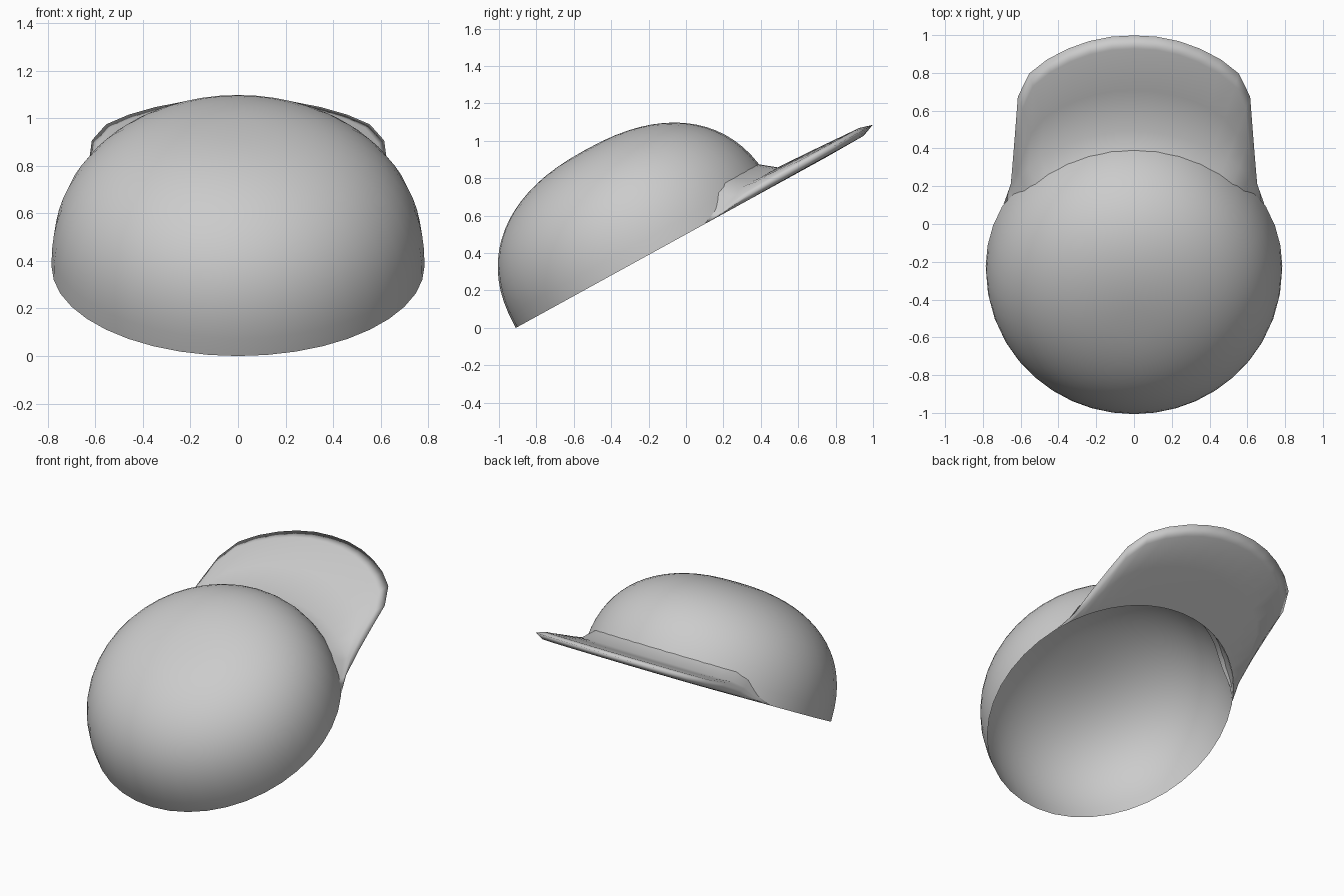
import bpy, bmesh, math
from mathutils import Matrix

if "Cube" in bpy.data.objects:
    bpy.data.objects.remove(bpy.data.objects["Cube"])

R, H = 0.785, 0.655          # crown radius and height
TILT = math.radians(28.8)
frame = Matrix.Translation((0, -0.91, 0)) @ Matrix.Rotation(TILT, 4, 'X') @ Matrix.Translation((0, R, 0))


def grid_object(name, rows, closed=False, pole=None):
    bm = bmesh.new()
    vs = [[bm.verts.new(frame @ Matrix.Translation(p).translation) for p in row] for row in rows]
    n = len(rows[0])
    for a, b in zip(vs, vs[1:]):
        for i in range(n if closed else n - 1):
            j = (i + 1) % n
            bm.faces.new((a[i], a[j], b[j], b[i]))
    if pole:
        top = bm.verts.new(frame @ Matrix.Translation(pole).translation)
        for i in range(n):
            bm.faces.new((vs[-1][i], vs[-1][(i + 1) % n], top))
    bmesh.ops.remove_doubles(bm, verts=bm.verts, dist=0.0005)
    bmesh.ops.recalc_face_normals(bm, faces=bm.faces)
    me = bpy.data.meshes.new(name)
    bm.to_mesh(me)
    bm.free()
    ob = bpy.data.objects.new(name, me)
    bpy.context.collection.objects.link(ob)
    for p in me.polygons:
        p.use_smooth = True
    return ob


# Crown: open rounded dome with a superellipse profile
SEG, RINGS, N = 40, 18, 2.35
rows = []
for k in range(RINGS):
    t = k / RINGS * math.pi / 2
    r, w = R * math.cos(t) ** (2 / N), H * math.sin(t) ** (2 / N)
    rows.append([(r * math.sin(2 * math.pi * i / SEG), r * math.cos(2 * math.pi * i / SEG), w)
                 for i in range(SEG)])
grid_object("crown", rows, closed=True, pole=(0, 0, H))

# Brim outline on one side (x, distance from the crown centre), then mirrored
half = [(0.69, 0.375), (0.652, 0.50), (0.64, 0.67), (0.627, 0.86), (0.615, 1.04), (0.555, 1.18),
        (0.46, 1.265), (0.35, 1.33), (0.24, 1.375), (0.12, 1.403), (0, 1.41)]
outline = half + [(-x, y) for x, y in reversed(half[:-1])]

# Brim sections: underside, edge, top, fillet up the crown
span = math.radians(61.5)
sections = []
for i, (ox, oy) in enumerate(outline):
    a = span * (1 - 2 * i / (len(outline) - 1))
    sx, sy = math.sin(a), math.cos(a)
    gap = math.hypot(ox - R * sx, oy - R * sy)
    s = min(1, gap / 0.2)

    def at(t, w):
        return (R * sx + (ox - R * sx) * t, R * sy + (oy - R * sy) * t, w)
    f = min(0.07 / max(gap, 0.01), 0.3)
    e = 1 - min(0.07 / max(gap, 0.01), 0.3)
    rc = R - 0.035 * s
    sections.append([at(0, 0), at(0.5, 0.0), at(e, 0.004), at(1, 0.032 * s),
                     at(e, 0.052 * s), at(0.5, 0.066 * s), at(f, 0.078 * s),
                     (rc * sx, rc * sy, 0.16 * s)])
grid_object("brim", sections)
